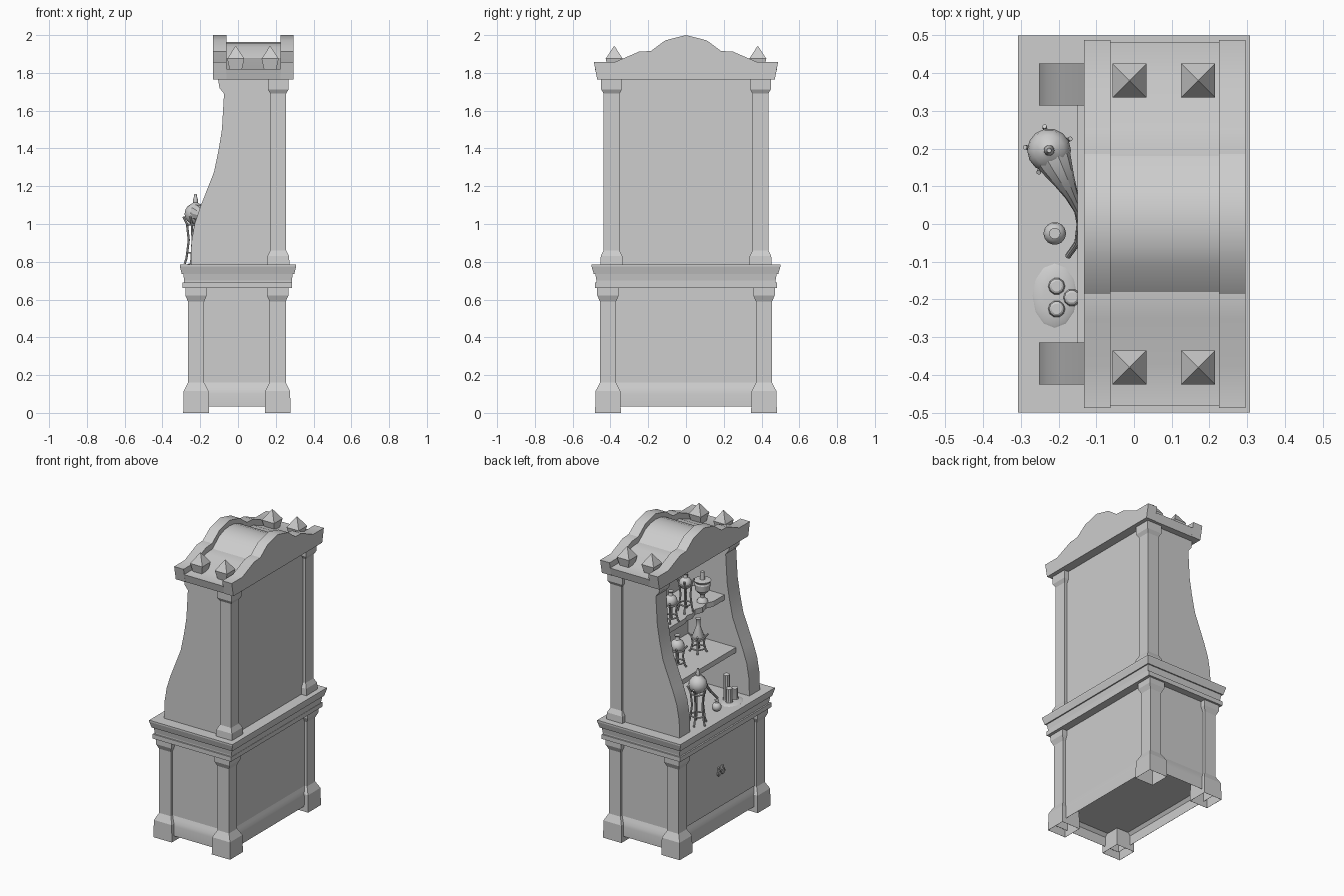
import bpy, bmesh, math
from math import cos, sin, pi, radians

if "Cube" in bpy.data.objects:
    bpy.data.objects.remove(bpy.data.objects["Cube"])

grey = bpy.data.materials.new("plain_grey")
grey.use_nodes = True
grey.diffuse_color = (0.61, 0.61, 0.61, 1)
grey.node_tree.nodes["Principled BSDF"].inputs["Base Color"].default_value = (0.61, 0.61, 0.61, 1)


def finish(name, bm, smooth=False):
    bmesh.ops.recalc_face_normals(bm, faces=bm.faces)
    me = bpy.data.meshes.new(name)
    bm.to_mesh(me)
    bm.free()
    ob = bpy.data.objects.new(name, me)
    bpy.context.collection.objects.link(ob)
    me.materials.append(grey)
    if smooth:
        smooth_it(ob)


def smooth_it(ob):
    bpy.ops.object.select_all(action='DESELECT')
    ob.select_set(True)
    bpy.context.view_layer.objects.active = ob
    bpy.ops.object.shade_smooth_by_angle(angle=radians(32))


def bridge(bm, rings):
    """Skin a list of vertex loops and cap both ends."""
    for a, b in zip(rings, rings[1:]):
        n = len(a)
        for i in range(n):
            bm.faces.new((a[i], a[(i + 1) % n], b[(i + 1) % n], b[i]))
    bm.faces.new(rings[0])
    bm.faces.new(rings[-1])


def stack(name, cx, cy, sections, smooth=False):
    """Rectangular sections (half x, half y, z) joined in order."""
    bm = bmesh.new()
    rings = [[bm.verts.new((cx + sx * hx, cy + sy * hy, z))
              for sx, sy in ((-1, -1), (1, -1), (1, 1), (-1, 1))]
             for hx, hy, z in sections]
    bridge(bm, rings)
    finish(name, bm, smooth)


def box(name, x0, x1, y0, y1, z0, z1):
    hx, hy = (x1 - x0) / 2, (y1 - y0) / 2
    stack(name, x0 + hx, y0 + hy, [(hx, hy, z0), (hx, hy, z1)])


def prism(name, pts, axis, a, b, smooth=False):
    """Extrude a 2D outline along an axis from a to b."""
    place = {'x': lambda u, v, w: (w, u, v),
             'y': lambda u, v, w: (u, w, v),
             'z': lambda u, v, w: (u, v, w)}[axis]
    bm = bmesh.new()
    bridge(bm, [[bm.verts.new(place(u, v, w)) for u, v in pts] for w in (a, b)])
    finish(name, bm, smooth)


def lathe(name, x, y, z, profile, n=14, stretch=1):
    """Revolve (radius, height) points about a vertical axis."""
    bm = bmesh.new()
    bridge(bm, [[bm.verts.new((x + r * cos(2 * pi * i / n),
                               y + r * stretch * sin(2 * pi * i / n), z + h))
                 for i in range(n)] for r, h in profile])
    finish(name, bm, True)


def tube(name, pts, radius, closed=False, taper=None):
    cu = bpy.data.curves.new(name, 'CURVE')
    cu.dimensions = '3D'
    cu.bevel_depth, cu.bevel_resolution, cu.use_fill_caps = radius, 3, True
    sp = cu.splines.new('POLY')
    sp.points.add(len(pts) - 1)
    sp.use_cyclic_u = closed
    for i, p in enumerate(pts):
        sp.points[i].co = (*p, 1)
        sp.points[i].radius = taper[i] if taper else 1
    ob = bpy.data.objects.new(name, cu)
    bpy.context.collection.objects.link(ob)
    cu.materials.append(grey)
    bpy.ops.object.select_all(action='DESELECT')
    ob.select_set(True)
    bpy.context.view_layer.objects.active = ob
    bpy.ops.object.convert(target='MESH')
    smooth_it(bpy.context.view_layer.objects.active)


def ring(name, x, y, z, r, thick, n=14, upright=False):
    pts = []
    for i in range(n):
        c, s = r * cos(2 * pi * i / n), r * sin(2 * pi * i / n)
        pts.append((x, y + c, z + s) if upright else (x + c, y + s, z))
    tube(name, pts, thick, closed=True)


def stand(name, x, y, z, h, r, legs=4):
    """Wire stand: bowed legs with splayed feet and two hoops."""
    for k in range(legs):
        a = 2 * pi * k / legs + 0.5
        outline = ((1.2, 0), (1, 0.12), (0.75, 0.5), (0.95, 0.85), (1.35, 1))
        tube(name + "_leg", [(x + q * r * cos(a), y + q * r * sin(a), z + t * h + 0.004)
                             for q, t in outline], 0.006)
    ring(name + "_lower_hoop", x, y, z + 0.25 * h, r * 0.9, 0.005)
    ring(name + "_upper_hoop", x, y, z + 0.85 * h, r * 0.95, 0.005)


def ball(r, top):
    return [(max(r * sin(t * pi / 8), 0.004), r - r * cos(t * pi / 8))
            for t in range(8)] + list(top)


# Lower cabinet: panelled body, hollow flared plinth, hollow-footed posts, doors
box("lower_body", -0.246, 0.234, -0.437, 0.437, 0.12, 0.67)
stack("plinth", -0.006, 0, [(0.238, 0.436, 0.121), (0.254, 0.456, 0.1), (0.254, 0.456, 0.035),
                            (0.255, 0.457, 0.035), (0.255, 0.457, 0.1), (0.252, 0.453, 0.12),
                            (0.246, 0.445, 0.14), (0.24, 0.437, 0.16)], True)
for x in (-0.222, 0.21):
    for s in (-1, 1):
        stack("lower_post", x, s * 0.413, [(h, h, z) for h, z in (
            (0.042, 0.16), (0.065, 0.115), (0.067, 0), (0.068, 0), (0.066, 0.115),
            (0.043, 0.16), (0.043, 0.59), (0.057, 0.622), (0.057, 0.665))])
for s in (-1, 1):
    y0, y1 = sorted((s * 0.002, s * 0.365))
    box("door", -0.252, -0.244, y0, y1, 0.165, 0.655)
    ring("door_handle", -0.261, s * 0.02, 0.4, 0.017, 0.004, upright=True)
    box("handle_plate", -0.261, -0.25, s * 0.02 - 0.007, s * 0.02 + 0.007, 0.412, 0.438)

# Worktop mouldings
stack("worktop_bead", -0.004, 0, [(0.291, 0.483, 0.66), (0.291, 0.483, 0.69)])
stack("worktop_frieze", 0, 0, [(0.285, 0.474, 0.69), (0.285, 0.474, 0.7), (0.29, 0.48, 0.735)])
stack("worktop", 0, 0, [(0.298, 0.488, 0.735), (0.308, 0.5, 0.775), (0.308, 0.5, 0.786)])

# Upper cabinet: curved sides, back, rear posts
side = [(0.235, 0.785), (-0.25, 0.785), (-0.247, 0.9), (-0.23, 1.0), (-0.2, 1.09), (-0.127, 1.275),
        (-0.103, 1.39), (-0.085, 1.5), (-0.074, 1.69), (-0.098, 1.72), (-0.106, 1.77), (0.235, 1.77)]
for s in (-1, 1):
    prism("upper_side", side, 'y', s * 0.314, s * 0.425, True)
    stack("upper_post", 0.213, s * 0.394, [(h, h, z) for h, z in (
        (0.06, 0.785), (0.057, 0.83), (0.042, 0.86), (0.042, 1.69),
        (0.055, 1.713), (0.055, 1.77))])
box("upper_back", 0.205, 0.235, -0.36, 0.36, 0.785, 1.77)

# Shelves, the upper one with a chipped front edge
box("lower_shelf", -0.15, 0.21, -0.32, 0.32, 1.05, 1.085)
chipped = [(0.21, -0.32), (0.21, 0.32), (-0.065, 0.32), (-0.065, 0.1), (-0.05, 0.06), (-0.06, 0.02),
           (-0.04, -0.04), (-0.06, -0.09), (-0.045, -0.15), (-0.065, -0.2), (-0.065, -0.32)]
prism("upper_shelf", chipped, 'z', 1.38, 1.415)

# Crown: arched front and rear boards around a lower roof
half = [(0.47, 1.766), (0.488, 1.858), (0.375, 1.858), (0.25, 1.912), (0.185, 1.916),
        (0.11, 1.972), (0.0, 2.0)]
arch = half + [(-y, z) for y, z in reversed(half[:-1])]
prism("crown_front", arch, 'x', -0.132, -0.062, True)
prism("crown_rear", arch, 'x', 0.225, 0.295, True)
half = [(0.468, 1.766), (0.482, 1.82), (0.375, 1.82), (0.25, 1.872), (0.18, 1.878),
        (0.11, 1.936), (0.055, 1.957), (0.0, 1.963)]
prism("crown_roof", half + [(-y, z) for y, z in reversed(half[:-1])], 'x', -0.064, 0.227, True)
for x in (-0.012, 0.17):
    for s in (-1, 1):
        stack("finial", x, s * 0.38, [(0.032, 0.032, 1.815), (0.045, 0.045, 1.875),
                                      (0.001, 0.001, 1.943)])

# Still on a stand, its neck sweeping down to a receiver
lathe("still_bulb", -0.225, 0.195, 0.995, ball(0.058, ((0.012, 0.118), (0.014, 0.13),
                                                     (0.008, 0.15), (0.006, 0.165))))
tube("still_neck", [(-0.225, 0.195, 1.055), (-0.208, 0.16, 1.058), (-0.185, 0.115, 1.045),
                    (-0.165, 0.075, 1.02), (-0.147, 0.035, 0.99), (-0.143, 0.0, 0.955),
                    (-0.15, -0.05, 0.89), (-0.175, -0.085, 0.84)], 0.053,
     taper=[1, 0.85, 0.55, 0.34, 0.22, 0.18, 0.16, 0.15])
stand("still_stand", -0.225, 0.195, 0.785, 0.25, 0.048, 5)
lathe("receiver", -0.21, -0.025, 0.785, ball(0.03, ((0.011, 0.06), (0.01, 0.07), (0.015, 0.075))))

# Candles in a wax pool
lathe("wax_pool", -0.21, -0.19, 0.785, [(0.06, 0), (0.055, 0.004), (0.03, 0.008)], 12, 1.45)
for x, y, h in ((-0.205, -0.165, 0.1), (-0.165, -0.195, 0.17), (-0.205, -0.225, 0.08)):
    lathe("candle", x, y, 0.785, [(0.024, 0), (0.02, 0.02), (0.02, h), (0.014, h + 0.004)], 10)

# Glassware on the shelves
for x, y, z, h, r in ((-0.02, 0.12, 1.085, 0.14, 0.045), (-0.02, 0.19, 1.415, 0.14, 0.042),
                      (-0.01, 0.02, 1.415, 0.22, 0.04)):
    stand("flask_stand", x, y, z, h, r)
    lathe("round_flask", x, y, z + h * 0.7, ball(r, ((r * 0.35, r * 2), (r * 0.3, r * 2.4),
                                                    (r * 0.42, r * 2.6))))
stand("cone_stand", 0.0, -0.13, 1.085, 0.12, 0.045)
lathe("cone_flask", 0.0, -0.13, 1.17, [(0.04, 0), (0.042, 0.01), (0.014, 0.09),
                                      (0.013, 0.13), (0.018, 0.14)])
lathe("urn", -0.01, -0.16, 1.415, [(0.035, 0), (0.03, 0.015), (0.014, 0.03), (0.016, 0.05),
                                   (0.045, 0.08), (0.05, 0.12), (0.045, 0.13), (0.055, 0.145),
                                   (0.015, 0.15), (0.012, 0.2)])
